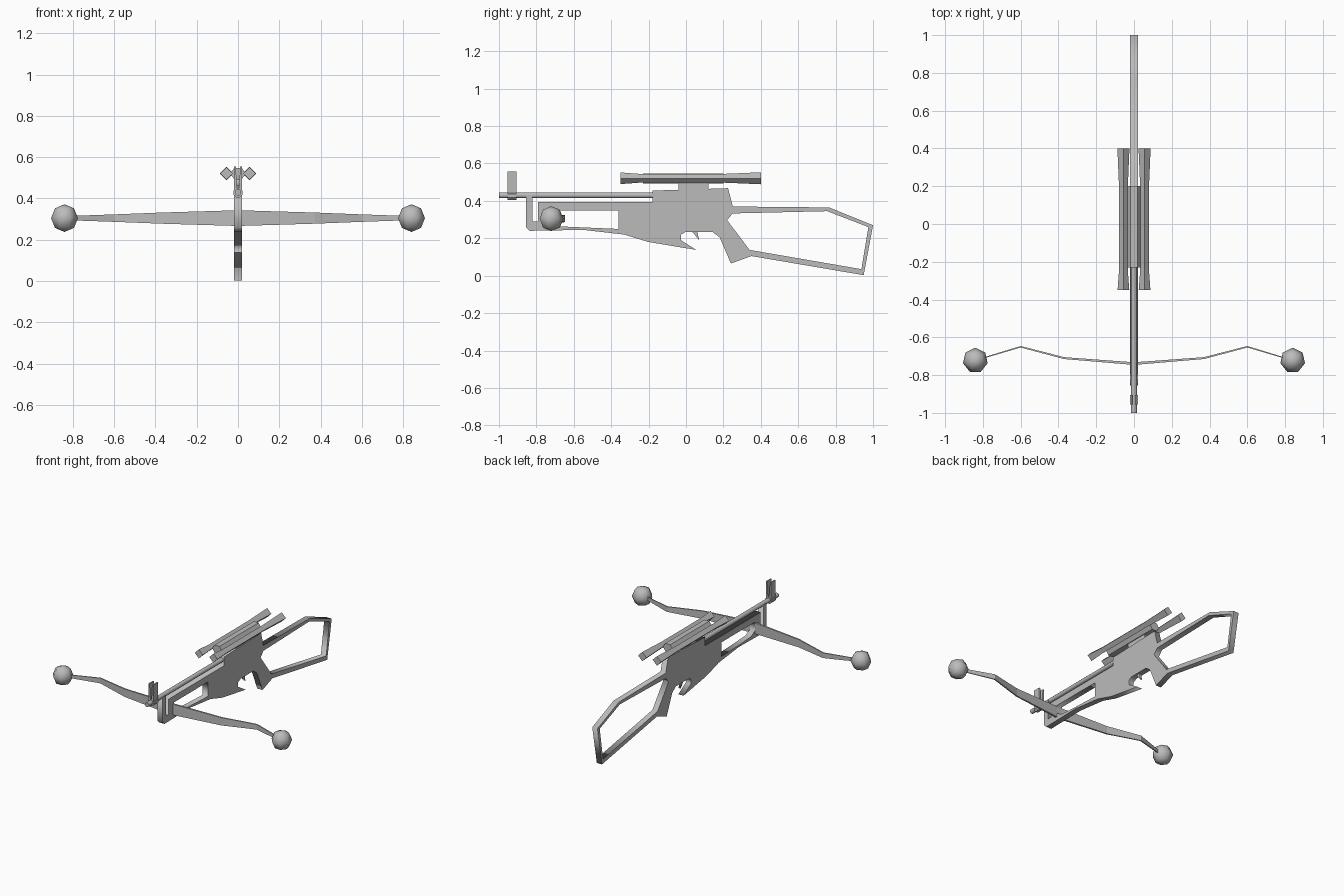
import bpy, bmesh, math
from mathutils import Vector

cube = bpy.data.objects.get("Cube")
if cube:
    bpy.data.objects.remove(cube, do_unlink=True)

grey = bpy.data.materials.new("plain_grey")
grey.use_nodes = True
grey.diffuse_color = (0.5, 0.5, 0.5, 1)
grey.node_tree.nodes["Principled BSDF"].inputs["Base Color"].default_value = (0.5, 0.5, 0.5, 1)


def link(name, bm):
    bmesh.ops.recalc_face_normals(bm, faces=bm.faces)
    mesh = bpy.data.meshes.new(name)
    bm.to_mesh(mesh)
    bm.free()
    mesh.materials.append(grey)
    obj = bpy.data.objects.new(name, mesh)
    bpy.context.collection.objects.link(obj)
    return obj


def smooth(obj, angle):
    bpy.ops.object.select_all(action='DESELECT')
    obj.select_set(True)
    bpy.context.view_layer.objects.active = obj
    bpy.ops.object.shade_smooth_by_angle(angle=math.radians(angle))


def plate(name, outlines, half_width):
    """Side profile (y, z) with optional holes, extruded across x."""
    curve = bpy.data.curves.new(name, 'CURVE')
    curve.dimensions = '2D'
    curve.fill_mode = 'BOTH'
    curve.extrude = half_width
    for outline in outlines:
        spline = curve.splines.new('POLY')
        spline.points.add(len(outline) - 1)
        for p, (y, z) in zip(spline.points, outline):
            p.co = (y, z, 0, 1)
        spline.use_cyclic_u = True
    curve.materials.append(grey)
    obj = bpy.data.objects.new(name, curve)
    obj.rotation_euler = (math.pi / 2, 0, math.pi / 2)
    bpy.context.collection.objects.link(obj)
    bpy.ops.object.select_all(action='DESELECT')
    obj.select_set(True)
    bpy.context.view_layer.objects.active = obj
    bpy.ops.object.convert(target='MESH')
    return obj


def loft(name, rings):
    """Bridge equal-sized rings of points and cap both ends."""
    bm = bmesh.new()
    loops = [[bm.verts.new(p) for p in ring] for ring in rings]
    n = len(loops[0])
    for a, b in zip(loops, loops[1:]):
        for i in range(n):
            j = (i + 1) % n
            bm.faces.new((a[i], a[j], b[j], b[i]))
    bm.faces.new(loops[0])
    bm.faces.new(loops[-1])
    return link(name, bm)


def tube(name, x, z, stations, sides, turn=0, squash=1):
    """Tube along y through (y, radius) stations."""
    angles = [turn + math.tau * i / sides for i in range(sides)]
    return loft(name, [[(x + r * math.cos(a), y, z + squash * r * math.sin(a))
                        for a in angles] for y, r in stations])


# Body with fore-end bracket, grip and skeleton stock
body = [(-.855, .43), (-.855, .26), (-.835, .24), (-.55, .245), (-.33, .22),
        (-.2, .18), (.055, .138), (-.027, .19), (-.027, .22), (0, .235),
        (.14, .235), (.18, .205), (.24, .065), (.35, .105), (.95, .003),
        (1, .27), (.765, .365), (.25, .37), (.225, .468), (-.18, .455),
        (-.18, .395), (-.79, .395), (-.79, .29), (-.82, .29), (-.82, .43)]
fore_hole = [(-.73, .35), (-.36, .35), (-.36, .25), (-.68, .264), (-.73, .29)]
stock_hole = [(.22, .297), (.25, .333), (.755, .345), (.975, .26),
              (.938, .035), (.34, .138)]
plate("body_and_stock", [body, fore_hole, stock_hole], .02)
plate("trigger", [[(.03, .24), (.07, .19), (.06, .24)]], .008)
plate("scope_mount", [[(-.04, .455), (.12, .455), (.12, .495), (-.04, .495)]], .014)

# Barrel
smooth(tube("barrel", 0, .43, [(-1, .016), (-.17, .016)], 8, math.pi / 8), 50)

# Front sight: collar with two upright prongs
tube("sight_collar", 0, .428, [(-.955, .024), (-.905, .024)], 8, math.pi / 8)
for side, label in ((1, "left"), (-1, "right")):
    def slab(y):
        return [(side * x, y, z) for x, z in
                ((.004, .44), (.018, .43), (.02, .556), (.011, .556))]
    loft(label + "_sight_prong", [slab(-.955), slab(-.905)])

# Central scope with a flared diamond tube on each side
smooth(tube("centre_scope", 0, .52, [(-.23, .037), (.2, .037)], 6, 0, .85), 30)
for side, label in ((1, "left"), (-1, "right")):
    tube(label + "_scope_tube", side * .056, .521,
         [(-.35, .031), (-.24, .023), (.19, .023), (.4, .032)], 4)

# Bow limbs with a ball on each tip
path = [(0, -.739, .038, .007), (.37, -.71, .027, .005),
        (.6, -.65, .018, .004), (.8, -.71, .011, .003)]
for side, label in ((1, "left"), (-1, "right")):
    loft(label + "_limb", [[(side * x, y - t, .305 - h), (side * x, y + t, .305 - h),
                            (side * x, y + t, .305 + h), (side * x, y - t, .305 + h)]
                           for x, y, h, t in path])
    bm = bmesh.new()
    bmesh.ops.create_uvsphere(bm, u_segments=7, v_segments=4, radius=.067)
    bmesh.ops.translate(bm, verts=bm.verts, vec=Vector((side * .84, -.722, .305)))
    smooth(link(label + "_tip_ball", bm), 60)
